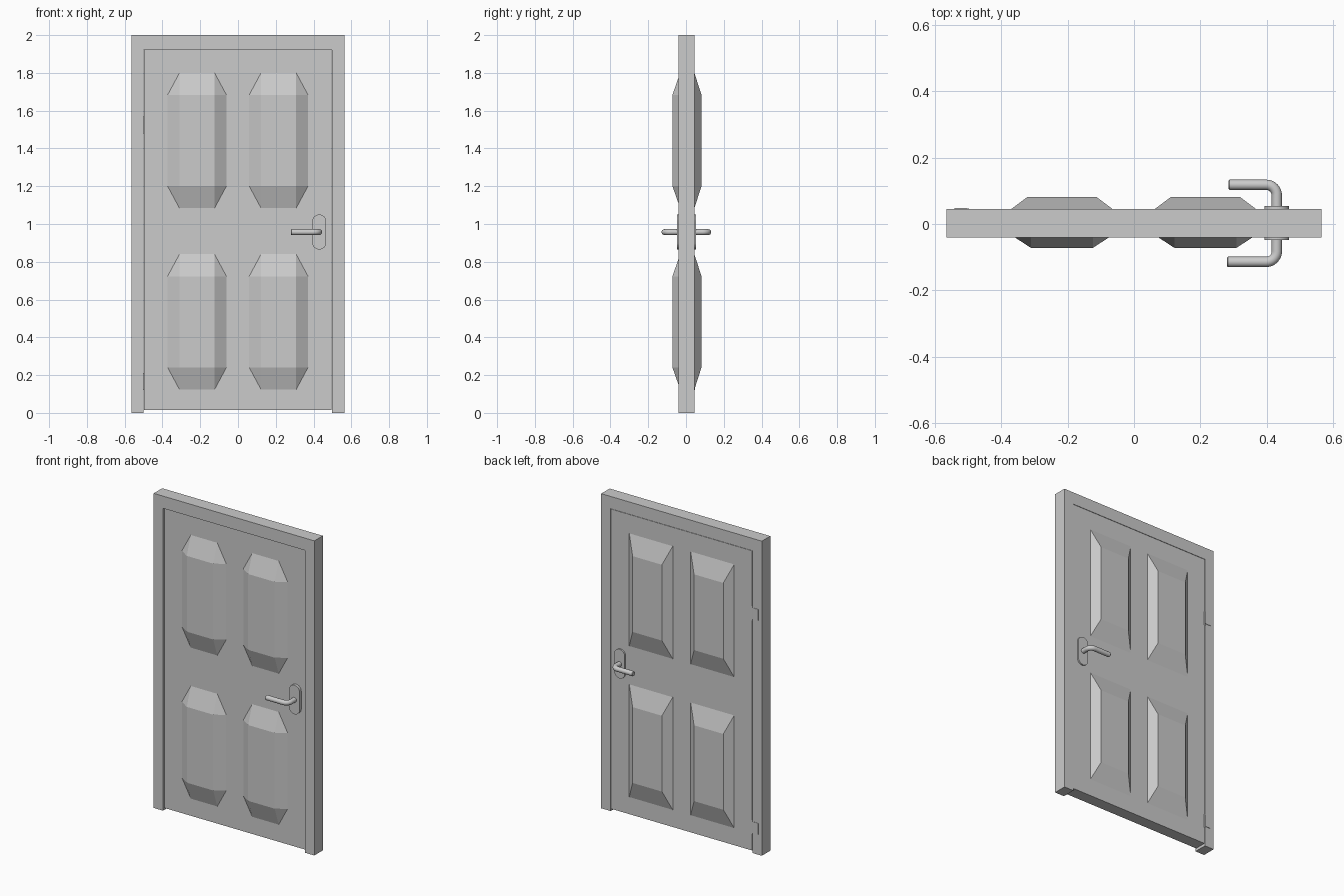
import bpy, bmesh, math
from mathutils import Vector

if "Cube" in bpy.data.objects:
    bpy.data.objects.remove(bpy.data.objects["Cube"])


def finish(name, bm):
    bmesh.ops.recalc_face_normals(bm, faces=bm.faces)
    me = bpy.data.meshes.new(name)
    bm.to_mesh(me)
    bm.free()
    ob = bpy.data.objects.new(name, me)
    bpy.context.collection.objects.link(ob)
    return ob


def prism(name, outline, y0, y1):
    """Extrude an x-z outline from y0 to y1."""
    bm = bmesh.new()
    face = bm.faces.new([bm.verts.new((x, y0, z)) for x, z in outline])
    ext = bmesh.ops.extrude_face_region(bm, geom=[face])["geom"]
    verts = [v for v in ext if isinstance(v, bmesh.types.BMVert)]
    bmesh.ops.translate(bm, verts=verts, vec=(0, y1 - y0, 0))
    return finish(name, bm)


def box(name, x0, x1, y0, y1, z0, z1):
    return prism(name, [(x0, z0), (x1, z0), (x1, z1), (x0, z1)], y0, y1)


def panel(name, cx, cz, hx, hz, ix, iz, y0, y1, cut):
    """Raised panel; cut=True gives triangular corner facets."""
    bm = bmesh.new()
    signs = [(-1, -1), (1, -1), (1, 1), (-1, 1)]
    top = [bm.verts.new((cx + sx * ix, y1, cz + sz * iz)) for sx, sz in signs]
    base = []  # per corner: (vertex on the x side, vertex on the z side)
    for sx, sz in signs:
        if cut:
            a = bm.verts.new((cx + sx * hx, y0, cz + sz * iz))
            b = bm.verts.new((cx + sx * ix, y0, cz + sz * hz))
        else:
            a = b = bm.verts.new((cx + sx * hx, y0, cz + sz * hz))
        base.append((a, b))
    bm.faces.new(top)
    for i in range(4):
        j = (i + 1) % 4
        k = 1 if i % 2 == 0 else 0
        bm.faces.new((base[i][k], base[j][k], top[j], top[i]))
        if cut:
            bm.faces.new((base[i][0], base[i][1], top[i]))
    ring = bmesh.ops.holes_fill(bm, edges=[e for e in bm.edges if e.is_boundary])
    return finish(name, bm)


# Frame: one piece over both jambs and the header
prism("door_frame", [(-0.565, 0), (-0.5, 0), (-0.5, 1.922), (0.498, 1.922),
                     (0.498, 0), (0.565, 0), (0.565, 2), (-0.565, 2)], -0.04, 0.045)

# Leaf, slightly recessed at the front
box("door_leaf", -0.497, 0.495, -0.031, 0.0445, 0.015, 1.92)

# Raised panels on both faces
for side, cx in (("left", -0.217), ("right", 0.215)):
    for level, cz in (("lower", 0.482), ("upper", 1.442)):
        panel(f"front_panel_{level}_{side}", cx, cz, 0.156, 0.358, 0.093, 0.241,
              -0.031, -0.072, True)
        panel(f"back_panel_{level}_{side}", cx, cz, 0.153, 0.358, 0.103, 0.241,
              0.0445, 0.082, False)

# Hinges: plate on the jamb and a pin in the gap
for level, z in (("lower", 0.165), ("upper", 1.525)):
    box(f"hinge_plate_{level}", -0.54, -0.502, 0.04, 0.0475, z - 0.035, z + 0.035)
    bpy.ops.mesh.primitive_cylinder_add(vertices=16, radius=0.005, depth=0.09,
                                        location=(-0.499, 0.042, z))
    bpy.context.object.name = f"hinge_pin_{level}"


def handle(side, s, face, plate_y, lever_y, tip_x):
    # Pill-shaped backplate
    cx, r, n = 0.43, 0.037, 16
    pill = []
    for cz, a0 in ((1.013, 0), (0.902, math.pi)):
        for i in range(n + 1):
            a = a0 + math.pi * i / n
            pill.append((cx + r * math.cos(a), cz + r * math.sin(a)))
    prism(f"{side}_handle_plate", pill, s * face, s * plate_y)

    # Bent round lever swept along its path
    z, rb, rad, segs = 0.957, 0.032, 0.0155, 20
    path = [(Vector((cx, s * face, z)), Vector((0, s, 0)))]
    for i in range(9):
        a = math.pi / 2 * i / 8
        path.append((Vector((cx - rb + rb * math.cos(a),
                             s * (lever_y - rb + rb * math.sin(a)), z)),
                     Vector((-math.sin(a), s * math.cos(a), 0))))
    path.append((Vector((tip_x + 0.003, s * lever_y, z)), Vector((-1, 0, 0))))
    path.append((Vector((tip_x, s * lever_y, z)), Vector((-1, 0, 0))))
    bm = bmesh.new()
    rings = []
    up = Vector((0, 0, 1))
    for k, (p, t) in enumerate(path):
        q = rad - 0.003 if k == len(path) - 1 else rad
        u = t.cross(up)
        rings.append([bm.verts.new(p + q * (u * math.cos(b) + up * math.sin(b)))
                      for b in (2 * math.pi * j / segs for j in range(segs))])
    for r0, r1 in zip(rings, rings[1:]):
        for j in range(segs):
            bm.faces.new((r0[j], r0[j - 1], r1[j - 1], r1[j]))
    bm.faces.new(rings[0])
    bm.faces.new(rings[-1])
    ob = finish(f"{side}_handle_lever", bm)
    bpy.ops.object.select_all(action="DESELECT")
    ob.select_set(True)
    bpy.context.view_layer.objects.active = ob
    bpy.ops.object.shade_smooth_by_angle(angle=math.radians(35))


# Handles on both sides
handle("front", -1, 0.03, 0.048, 0.114, 0.28)
handle("back", 1, 0.043, 0.054, 0.118, 0.285)
